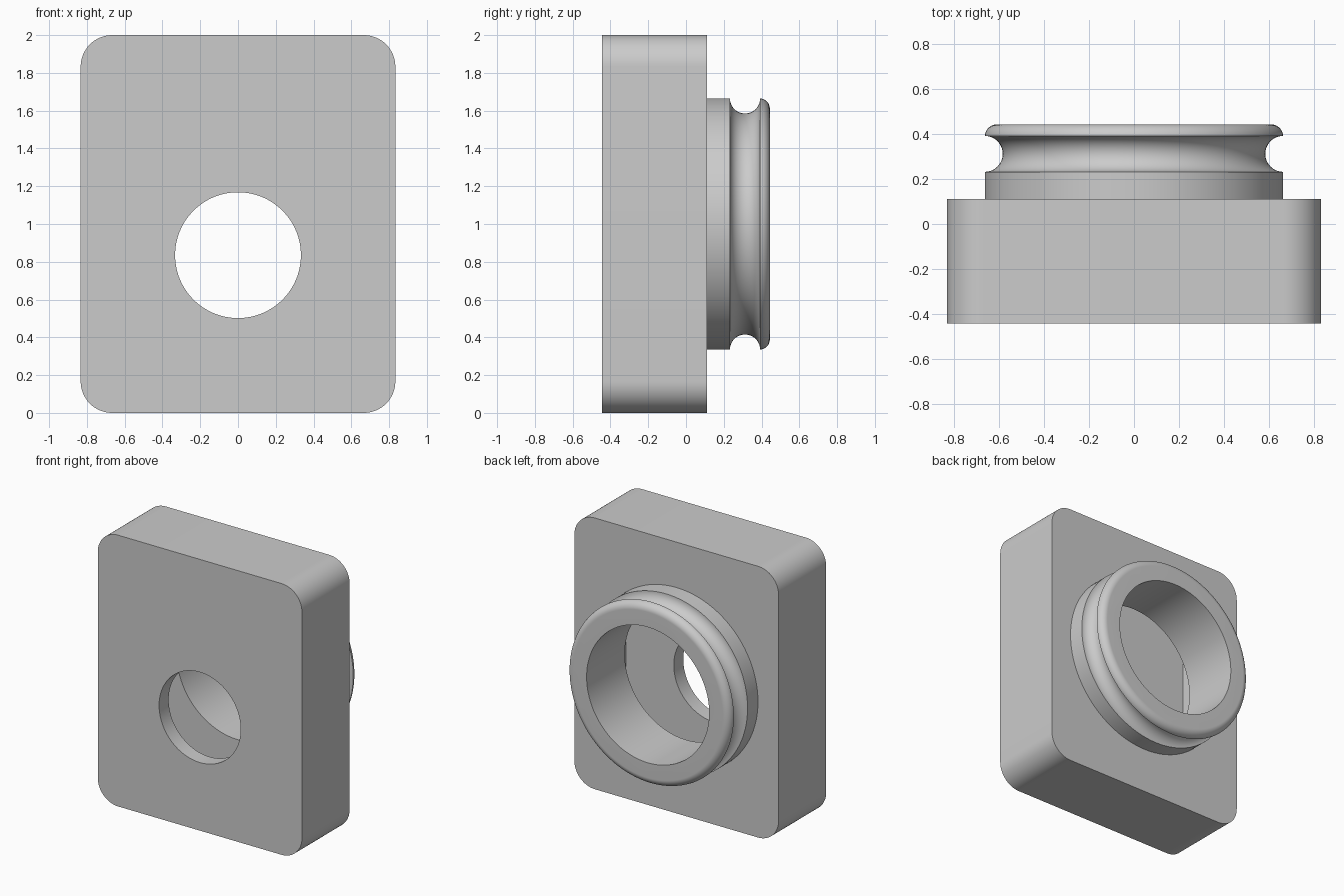
import bpy, bmesh
from math import sin, cos, pi, radians
from mathutils import Matrix, Vector

cube = bpy.data.objects.get("Cube")
if cube:
    bpy.data.objects.remove(cube, do_unlink=True)

SEGMENTS = 128
WALL = 0.111
FRONT, BACK, RIM = -0.444, 0.111, 0.444

grey = bpy.data.materials.new("light grey")
grey.use_nodes = True
grey.diffuse_color = (0.6, 0.6, 0.6, 1)
grey.node_tree.nodes["Principled BSDF"].inputs["Base Color"].default_value = (0.6, 0.6, 0.6, 1)


def add_object(name, bm):
    bmesh.ops.recalc_face_normals(bm, faces=bm.faces)
    mesh = bpy.data.meshes.new(name)
    bm.to_mesh(mesh)
    bm.free()
    mesh.materials.append(grey)
    obj = bpy.data.objects.new(name, mesh)
    bpy.context.collection.objects.link(obj)
    return obj


def rounded_block(name, half_x, half_z, radius, y0, y1, steps=16):
    """Block along y whose four long edges are rounded."""
    bm = bmesh.new()
    verts = []
    for quarter, (sx, sz) in enumerate([(1, 1), (-1, 1), (-1, -1), (1, -1)]):
        for i in range(steps + 1):
            a = (quarter + i / steps) * pi / 2
            verts.append(bm.verts.new((sx * (half_x - radius) + radius * cos(a), y0,
                                       1 + sz * (half_z - radius) + radius * sin(a))))
    face = bm.faces.new(verts)
    result = bmesh.ops.extrude_face_region(bm, geom=[face])
    moved = [v for v in result["geom"] if isinstance(v, bmesh.types.BMVert)]
    bmesh.ops.translate(bm, verts=moved, vec=(0, y1 - y0, 0))
    return add_object(name, bm)


def turned(name, profile, z):
    """Solid turned about a y axis at height z from (radius, y) points."""
    bm = bmesh.new()
    rings = []
    for r, y in profile:
        rings.append([bm.verts.new((r * cos(2 * pi * i / SEGMENTS), y,
                                    z + r * sin(2 * pi * i / SEGMENTS)))
                      for i in range(SEGMENTS)])
    for a, b in zip(rings, rings[1:]):
        for i in range(SEGMENTS):
            j = (i + 1) % SEGMENTS
            bm.faces.new((a[i], a[j], b[j], b[i]))
    bm.faces.new(rings[0])
    bm.faces.new(rings[-1])
    return add_object(name, bm)


def arc(r, y, radius, start, end, steps=16):
    angles = [radians(start + (end - start) * i / steps) for i in range(steps + 1)]
    return [(r + radius * cos(a), y + radius * sin(a)) for a in angles]


def combine(target, tool, operation):
    mod = target.modifiers.new(tool.name, "BOOLEAN")
    mod.object = tool
    mod.operation = operation
    mod.solver = "EXACT"
    bpy.ops.object.select_all(action="DESELECT")
    bpy.context.view_layer.objects.active = target
    target.select_set(True)
    bpy.ops.object.modifier_apply(modifier=mod.name)
    bpy.data.objects.remove(tool, do_unlink=True)


# Rounded housing with a grooved, round-lipped collar on its back
housing = rounded_block("housing", 0.833, 1.0, 0.167, FRONT, BACK)
profile = [(0.665, 0.05)]
profile += arc(0.665, 0.3125, 0.08, 270, 90, 24)
profile += arc(0.61, 0.389, 0.055, 5, 90)
combine(housing, turned("collar", profile, 1.0), "UNION")

# Hollow interior, collar bore and the lower front opening
cavity = rounded_block("cavity", 0.722, 0.889, 0.056, FRONT + WALL, 0.0)
combine(housing, cavity, "DIFFERENCE")
combine(housing, turned("collar_bore", [(0.5, -0.1), (0.5, 0.6)], 1.0), "DIFFERENCE")
combine(housing, turned("front_opening", [(0.333, -0.6), (0.333, -0.2)], 0.835), "DIFFERENCE")

housing.select_set(True)
bpy.context.view_layer.objects.active = housing
bpy.ops.object.shade_smooth_by_angle(angle=radians(30))
